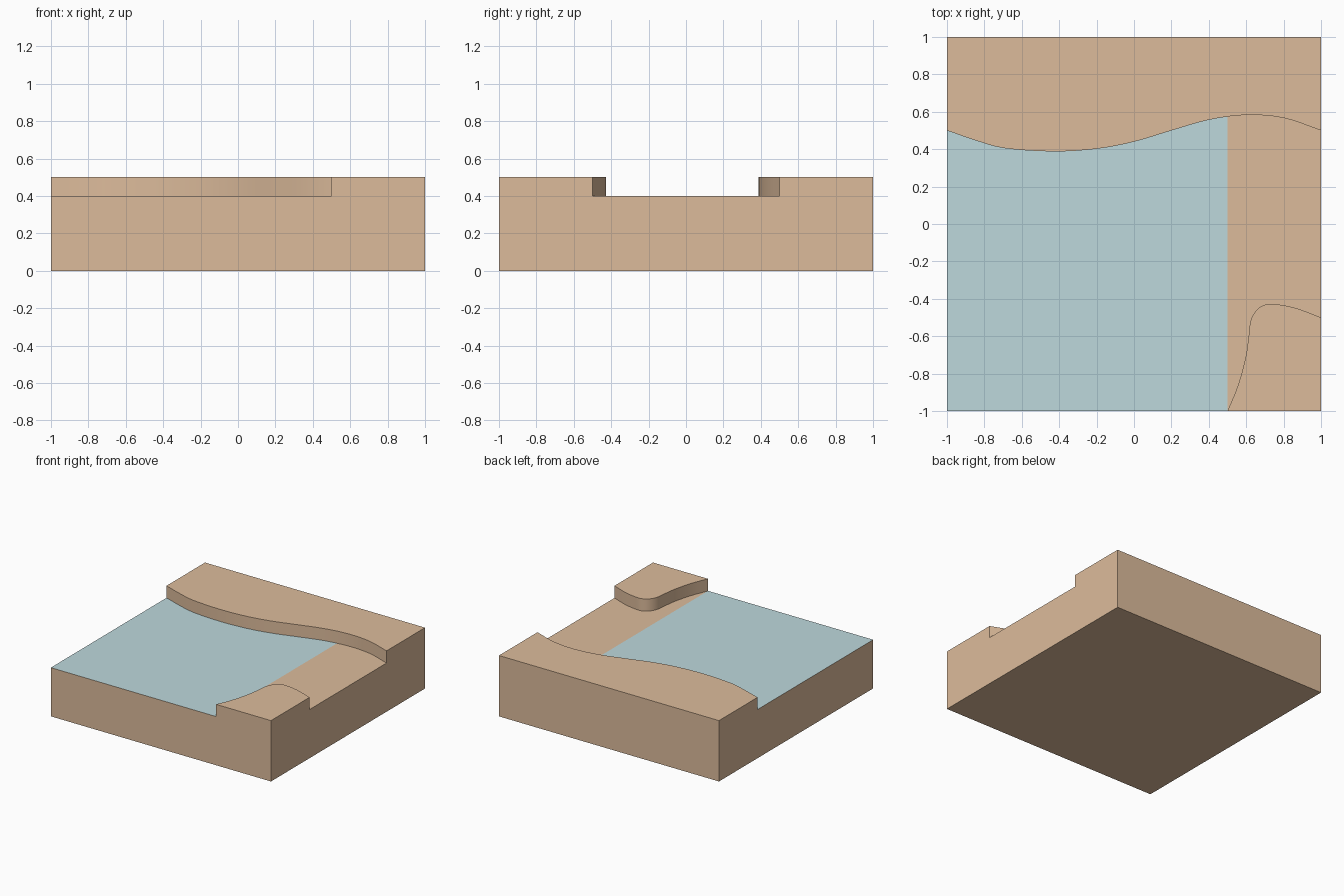
import bpy, bmesh
from mathutils import Vector

if "Cube" in bpy.data.objects:
    bpy.data.objects.remove(bpy.data.objects["Cube"])

FLOOR, TOP = 0.4, 0.5


def material(name, rgb):
    m = bpy.data.materials.new(name)
    m.diffuse_color = (*rgb, 1)
    m.use_nodes = True
    m.node_tree.nodes["Principled BSDF"].inputs["Base Color"].default_value = m.diffuse_color
    return m


def smooth_line(pts, steps=4):
    """Catmull-Rom curve through the given plan points."""
    p = [Vector(q) for q in pts]
    p = [2 * p[0] - p[1]] + p + [2 * p[-1] - p[-2]]
    out = []
    for a, b, c, d in zip(p, p[1:], p[2:], p[3:]):
        for i in range(steps):
            t = i / steps
            q = 0.5 * (2 * b + (c - a) * t + (2 * a - 5 * b + 4 * c - d) * t**2
                       + (3 * b - a - 3 * c + d) * t**3)
            out.append((q.x, q.y))
    return out + [tuple(pts[-1])]


def build(name, faces, mat):
    """Mesh object from polygons that share corners."""
    bm = bmesh.new()
    cache = {}

    def vert(co):
        key = tuple(round(c, 5) for c in co)
        if key not in cache:
            cache[key] = bm.verts.new(key)
        return cache[key]

    for f in faces:
        bm.faces.new([vert(co) for co in f])
    bmesh.ops.recalc_face_normals(bm, faces=bm.faces)
    me = bpy.data.meshes.new(name)
    bm.to_mesh(me)
    bm.free()
    me.materials.append(mat)
    ob = bpy.data.objects.new(name, me)
    bpy.context.collection.objects.link(ob)
    return ob


def at(line, z):
    return [(x, y, z) for x, y in line]


# Bank outlines in plan
back = smooth_line([(-1, .5), (-.85, .448), (-.69, .405), (-.43, .388), (-.2, .402),
                    (0, .44), (.2, .5), (.4, .557), (.6, .583), (.8, .567), (1, .5)])
front = smooth_line([(.5, -1), (.555, -.865), (.595, -.72), (.612, -.61), (.623, -.52),
                     (.65, -.466), (.69, -.436), (.74, -.427), (.86, -.448), (1, -.5)])

# Ground: bank tops, river bed, underside and outer sides
faces = [
    at(back + [(1, 1), (-1, 1)], TOP),
    at(front + [(1, -1)], TOP),
    at([(-1, -1)] + front + back[::-1], FLOOR),
    at([(-1, -1), (-1, 1), (1, 1), (1, -1)], 0),
    [(-1, -1, 0), (1, -1, 0), (1, -1, TOP), (.5, -1, TOP), (.5, -1, FLOOR), (-1, -1, FLOOR)],
    [(1, -1, 0), (1, 1, 0), (1, 1, TOP), (1, .5, TOP), (1, .5, FLOOR),
     (1, -.5, FLOOR), (1, -.5, TOP), (1, -1, TOP)],
    [(1, 1, 0), (-1, 1, 0), (-1, 1, TOP), (1, 1, TOP)],
    [(-1, 1, 0), (-1, -1, 0), (-1, -1, FLOOR), (-1, .5, FLOOR), (-1, .5, TOP), (-1, 1, TOP)],
]
# Curved bank walls
for line in (back, front):
    for a, b in zip(line, line[1:]):
        faces.append([(*a, FLOOR), (*b, FLOOR), (*b, TOP), (*a, TOP)])
ground = build("ground", faces, material("sand", (.72, .50, .33)))

bpy.context.view_layer.objects.active = ground
ground.select_set(True)
bpy.ops.object.shade_smooth_by_angle()

# Water sheet lying just on the bed, ending at x = 0.5
shore = [p for p in back if p[0] < .499]
water_outline = [(-1, -1), (.5, -1), (.5, .573)] + shore[::-1]
build("water", [at(water_outline[::1], FLOOR + .001)], material("water", (.51, .69, .72)))
water = bpy.data.objects["water"].data
if water.polygons[0].normal.z < 0:
    water.flip_normals()
